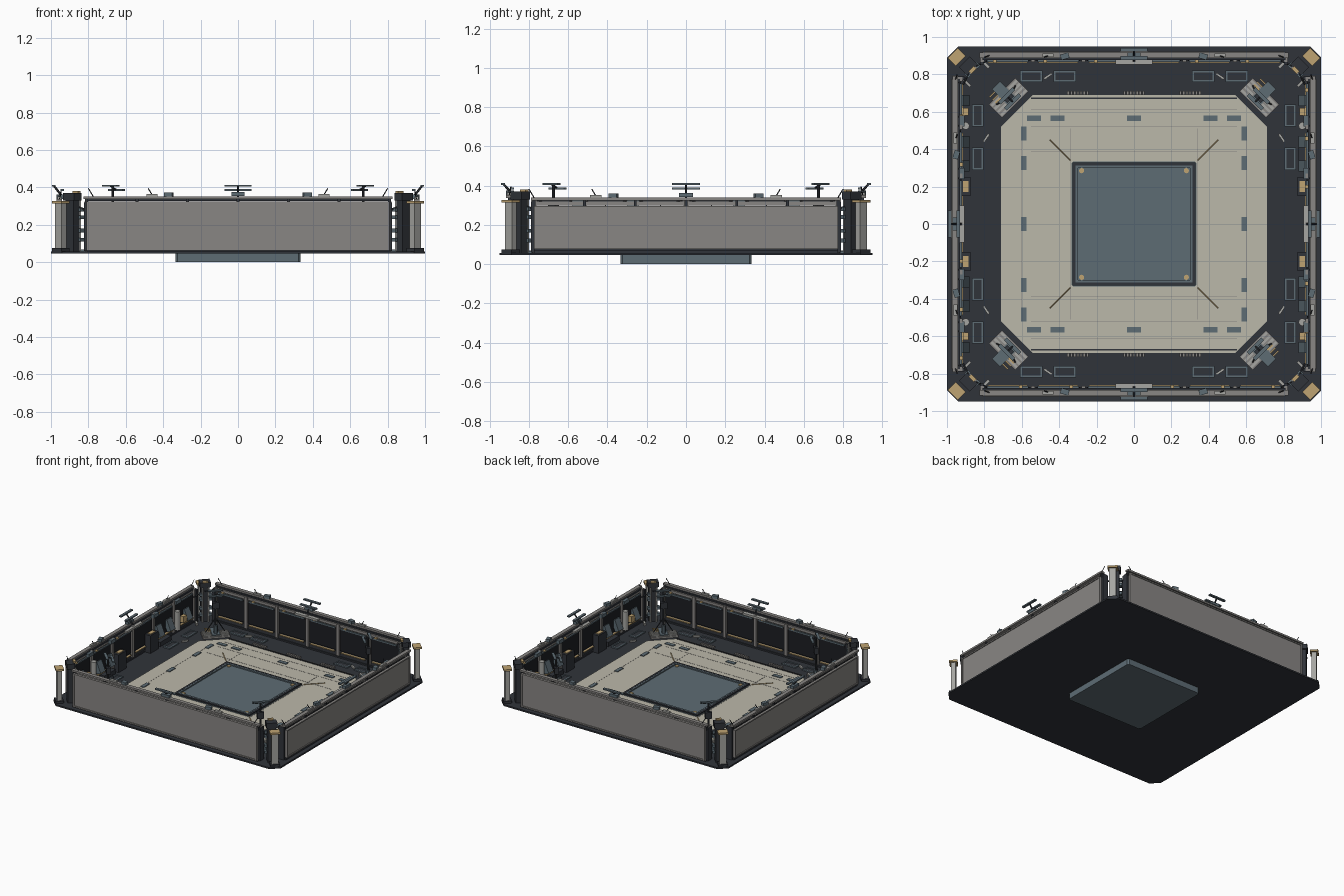
import bpy, bmesh, math
from mathutils import Matrix, Vector

if "Cube" in bpy.data.objects:
    bpy.data.objects.remove(bpy.data.objects["Cube"])

COL = {"dark": (.03, .034, .042, 1), "black": (.012, .013, .016, 1), "grey": (.25, .24, .23, 1),
       "cream": (.5, .48, .4, 1), "blue": (.11, .15, .175, 1), "tan": (.52, .37, .17, 1), "light": (.38, .38, .36, 1)}
MATS = {}
for k, c in COL.items():
    MATS[k] = bpy.data.materials.new(k)
    MATS[k].diffuse_color = c
PARTS = {}
I = Matrix.Identity(4)


def part(name, mat):
    if name not in PARTS:
        PARTS[name] = (bmesh.new(), mat)
    return PARTS[name][0]


def box(name, mat, c, s, M=I, rot=I):
    m = M @ Matrix.Translation(c) @ rot @ Matrix.Diagonal((*s, 1))
    bmesh.ops.create_cube(part(name, mat), size=1, matrix=m)


def rod(name, mat, a, b, r, M=I, n=6):
    a, b = Vector(a), Vector(b)
    q = (b - a).to_track_quat('Z', 'Y').to_matrix().to_4x4()
    bmesh.ops.create_cone(part(name, mat), cap_ends=True, segments=n, radius1=r, radius2=r,
                          depth=(b - a).length, matrix=M @ Matrix.Translation((a + b) / 2) @ q)


def frame(name, mat, c, s, t, h, M=I):
    for g in (-1, 1):
        box(name, mat, (c[0], c[1] + g * (s[1] - t) / 2, c[2]), (s[0], t, h), M)
        box(name, mat, (c[0] + g * (s[0] - t) / 2, c[1], c[2]), (t, s[1] - 2 * t, h), M)


def plate(name, mat, hx, hy, ch, z0, z1):
    """Rectangle with cut corners, extruded."""
    bm = part(name, mat)
    pts = [(hx, -hy + ch), (hx, hy - ch), (hx - ch, hy), (-hx + ch, hy),
           (-hx, hy - ch), (-hx, -hy + ch), (-hx + ch, -hy), (hx - ch, -hy)]
    f = bm.faces.new([bm.verts.new((x, y, z0)) for x, y in pts])
    g = bmesh.ops.extrude_face_region(bm, geom=[f])
    bmesh.ops.translate(bm, vec=(0, 0, z1 - z0), verts=[v for v in g["geom"] if isinstance(v, bmesh.types.BMVert)])
    bmesh.ops.recalc_face_normals(bm, faces=bm.faces)


# Ground slabs
plate("base_plate", "dark", 1, .95, .06, .046, .058)
plate("floor_plate", "cream", .71, .69, .17, .058, .064)
plate("lower_block", "blue", .335, .335, .012, 0, .067)
for x in (-.6, -.34, .34, .6):
    box("floor_seams", "grey", (x, 0, .064), (.003, 1.02, .002))
for y in (-.61, -.52, -.39, .39, .52, .61):
    box("floor_seams", "grey", (0, y, .064), (1.1, .003, .002))

# Centre pad rims
frame("pad_rim_outer", "dark", (0, 0, .069), (.66, .66), .016, .014)
frame("pad_rim_inner", "blue", (0, 0, .070), (.625, .625), .012, .012)
for sx in (-1, 1):
    for sy in (-1, 1):
        rod("pad_corner_studs", "tan", (sx * .28, sy * .285, .064), (sx * .28, sy * .285, .072), .014, n=12)
        rod("floor_guide_lines", "tan", (sx * .34, sy * .34, .065), (sx * .45, sy * .45, .065), .003, n=4)

# Four sides, built with local -y pointing outward
for k in range(4):
    M = Matrix.Rotation(k * math.pi / 2, 4, 'Z')
    side = k % 2
    L, D = (.775, .975) if side else (.81, .922)
    z0, z1 = (.077, .297) if side else (.064, .326)
    zr = .332 if side else .345
    zc, h = (z0 + z1) / 2, z1 - z0
    # outer skin with border
    box("outer_wall", "grey", (0, -D + .012, zc), (2 * L, .014, h), M)
    for g in (-1, 1):
        box("outer_wall_border", "grey", (g * (L - .006), -D + .008, zc), (.012, .018, h), M)
        box("outer_wall_border", "grey", (0, -D + .008, zc + g * (h / 2 - .005)), (2 * L - .024, .018, .01), M)
        box("wall_end_frame", "dark", (g * (L + .004), -D + .045, .19), (.02, .05, .26), M)
    # top rail and foot rail
    box("top_rail", "grey", (0, -D + .02, zr), (2 * L + .03, .03, .014), M)
    box("rail_lip", "dark", (0, -D + .04, zr - .012), (2 * L, .012, .012), M)
    box("foot_rail", "dark", (0, -D + .03, .063), (2 * L, .04, .012), M)
    # inner panels, uprights and sills
    w = 2 * L / 6
    for i in range(6):
        u = -L + (i + .5) * w
        box("inner_panels", "black", (u, -D + .042, .2), (w - .035, .012, .17), M)
        box("panel_sills", "tan", (u, -D + .054, .105), (w - .06, .014, .008), M)
        box("panel_heads", "blue", (u, -D + .05, .292), (w - .05, .012, .01), M)
        box("panel_lamps", "tan", (u + .07, -D + .052, .302), (.02, .016, .008), M)
    for i in range(7):
        u = -L + i * w
        box("wall_uprights", "grey", (u, -D + .045, .2), (.024, .024, .25), M)
        box("rail_posts", "dark", (u, -D + .025, zr - .02), (.014, .02, .04), M)
    box("lower_inner_band", "dark", (0, -D + .035, .085), (2 * L, .014, .04), M)
    box("upper_inner_band", "grey", (0, -D + .035, .308), (2 * L, .014, .02), M)
    box("centre_ledge", "light", (0, -D + .055, .315), (.2, .03, .016), M)
    # leaning antenna in the middle of the rail
    d = D - .02
    box("antenna_foot", "blue", (0, -d, zr + .02), (.07, .03, .02), M)
    for y, z in ((-d + .015, .386), (-d - .03, .409)):
        box("antenna_bars", "blue", (0, y, z), (.145, .02, .01), M)
    rod("antenna_stem", "dark", (0, -d + .03, zr), (0, -d - .03, .41), .006, M)
    # rail-top sensors and whips
    for g in (-1, 1):
        box("rail_sensors", "blue", (g * .37, -D + .025, zr + .018), (.045, .03, .022), M, Matrix.Rotation(.3 * g, 4, 'Z'))
        box("rail_clamps", "light", (g * .46, -D + .02, zr + .012), (.06, .02, .014), M)
        for u in (.45, .77):
            rod("rail_whips", "dark", (g * u, -D + .02, zr), (g * (u + .03), -D + .03, zr + .05), .003, M, 4)
        # deck hatches, cables and equipment
        for u in ((.35, .58) if side else (.37, .55)):
            c = (g * u, -.835 if side else -.79, .06)
            box("hatch_lids", "dark", c, (.1, .045, .006), M)
            frame("hatch_frames", "blue", c, (.12, .06), .01, .014, M)
        box("deck_tools", "light", (g * .46, -.79, .064), (.05, .012, .012), M, Matrix.Rotation(.6 * g, 4, 'Z'))
        if side:
            for u in (.27, .55):
                box("hanging_boxes", "blue", (g * u, -D + .05, .31), (.06, .04, .028), M)
            for a, b in ((.02, .13), (.13, .25), (.29, .41), (.41, .53), (.57, .66), (.66, .76)):
                za, zb = (.325, .3) if a in (.02, .29, .57) else (.3, .325)
                rod("rail_cables", "dark", (g * a, -D + .035, za), (g * b, -D + .035, zb), .003, M, 4)
            box("wall_lockers", "dark", (g * .2, -.9, .13), (.1, .05, .14), M)
            box("locker_tops", "tan", (g * .2, -.9, .203), (.06, .03, .006), M)
            rod("wall_drums", "light", (g * .525, -.9, .1), (g * .525, -.9, .25), .02, M, 12)
            box("wall_crates", "tan", (g * .6, -.9, .16), (.04, .03, .05), M)
            for u in (.31, .44, .66):
                box("wall_consoles", "blue", (g * u, -.912, .17), (.06, .035, .09), M, Matrix.Rotation(.4, 4, 'X'))
            box("deck_bench", "dark", (g * .35, -.9, .08), (.14, .04, .035), M)
    # floor markers and vents
    for u in ((-.485, -.325, 0, .325, .485) if side else (-.535, -.41, 0, .41, .535)):
        box("floor_markers", "blue", (u, -.59 if side else -.565, .066), (.075, .03, .006), M)
    if not side:
        box("floor_edge_strip", "dark", (0, -.672, .066), (1.1, .008, .008), M)
        for u in (-.3, 0, .3):
            for i in range(7):
                box("floor_vents", "grey", (u - .051 + i * .017, -.7, .066), (.012, .022, .016), M)

# Four corners: local +x points outward along the diagonal
for sx in (-1, 1):
    for sy in (-1, 1):
        a = Matrix.Rotation(math.atan2(sy, sx), 4, 'Z')
        P = Matrix.Translation((sx * .948, sy * .893, 0)) @ a
        box("corner_posts", "light", (0, 0, .185), (.035, .05, .26), P)
        box("corner_post_caps", "tan", (0, 0, .321), (.06, .075, .014), P)
        box("corner_post_feet", "dark", (0, 0, .065), (.06, .07, .02), P)
        Q = Matrix.Translation((sx * .885, sy * .845, 0)) @ a
        box("corner_pylons", "dark", (0, 0, .2), (.045, .06, .29), Q)
        box("pylon_heads", "dark", (0, 0, .35), (.06, .08, .04), Q)
        box("pylon_lamps", "tan", (-.03, 0, .375), (.02, .04, .012), Q)
        for z in (.12, .17, .24, .28):
            for g in (-1, 1):
                box("pylon_brackets", "blue", (-.03, g * .035, z), (.03, .022, .02), Q)
        for g in (-1, 1):
            rod("pylon_pipes", "light", (-.035, g * .022, .06), (-.035, g * .022, .33), .006, Q)
            rod("pylon_arms", "dark", (-.02, 0, .3), (-.05, g * .09, .27), .006, Q)
            box("deck_wedges", "light", (-.06, g * .07, .066), (.05, .015, .016), Q)
        # grated steps with mast
        R = Matrix.Translation((sx * .67, sy * .675, 0)) @ a
        box("step_base", "grey", (0, 0, .065), (.1, .2, .014), R)
        box("step_upper", "blue", (.03, 0, .074), (.13, .06, .012), R)
        for i in range(4):
            for g in (-1, 1):
                box("step_grates", "light", (-.038 + i * .024, g * .065, .075), (.014, .06, .01), R)
        for i in range(3):
            box("step_treads", "tan", (.03 + i * .022, .05, .084), (.008, .04, .006), R)
        rod("mast_pole", "dark", (0, 0, .07), (0, 0, .405), .007, R, 8)
        rod("mast_collar", "blue", (0, 0, .08), (0, 0, .14), .016, R, 8)
        box("mast_box", "dark", (0, 0, .3), (.03, .05, .05), R)
        box("mast_bars", "blue", (.015, 0, .409), (.02, .11, .01), R)
        box("mast_bars", "blue", (-.03, 0, .386), (.02, .11, .01), R)
        rod("mast_strut", "dark", (-.035, 0, .384), (.02, 0, .409), .005, R)
        for g in (-1, 1):
            rod("mast_braces", "dark", (0, 0, .2), (.02, g * .07, .08), .004, R, 5)

# Turn collected parts into objects
for name, (bm, mat) in PARTS.items():
    me = bpy.data.meshes.new(name)
    bm.to_mesh(me)
    bm.free()
    me.materials.append(MATS[mat])
    ob = bpy.data.objects.new(name, me)
    bpy.context.collection.objects.link(ob)

for m in bpy.data.materials:
    if m.users and not m.is_grease_pencil:
        m.use_nodes = True
        m.node_tree.nodes["Principled BSDF"].inputs["Base Color"].default_value = m.diffuse_color
